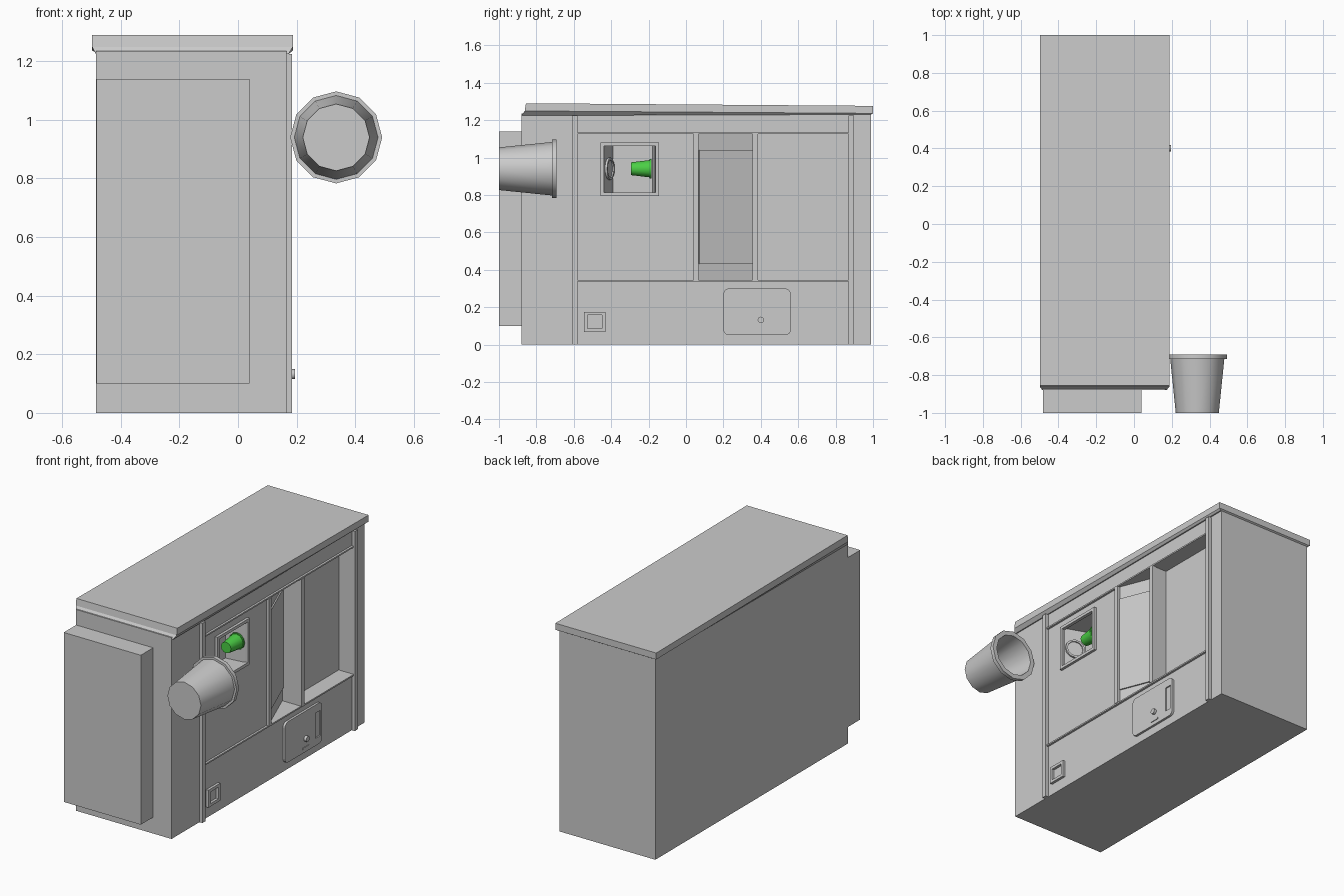
import bpy, bmesh, math
from mathutils import Vector

if "Cube" in bpy.data.objects:
    bpy.data.objects.remove(bpy.data.objects["Cube"])


def mesh_object(name, bm):
    bmesh.ops.recalc_face_normals(bm, faces=bm.faces)
    me = bpy.data.meshes.new(name)
    bm.to_mesh(me)
    bm.free()
    ob = bpy.data.objects.new(name, me)
    bpy.context.collection.objects.link(ob)
    return ob


def loft(name, rings, cap=True):
    """Skin a list of equal-length vertex rings."""
    bm = bmesh.new()
    vs = [[bm.verts.new(p) for p in r] for r in rings]
    for a, b in zip(vs, vs[1:]):
        n = len(a)
        for i in range(n):
            j = (i + 1) % n
            bm.faces.new((a[i], a[j], b[j], b[i]))
    if cap:
        bm.faces.new(vs[0])
        bm.faces.new(vs[-1])
    return mesh_object(name, bm)


def prism(name, xy, z0, z1):
    return loft(name, [[(x, y, z) for x, y in xy] for z in (z0, z1)])


def box(name, x, y, z):
    return prism(name, [(x[0], y[0]), (x[1], y[0]), (x[1], y[1]), (x[0], y[1])], *z)


def lathe(name, profile, centre, axis, sides=12):
    """Revolve (radius, distance) pairs about an axis through centre."""
    axis = Vector(axis).normalized()
    up = Vector((0, 0, 1))
    side = axis.cross(up)
    rings = []
    for r, d in profile:
        rings.append([Vector(centre) + axis * d + r * (
            math.cos(t) * up + math.sin(t) * side)
            for t in (2 * math.pi * i / sides for i in range(sides))])
    ob = loft(name, rings)
    bpy.ops.object.select_all(action='DESELECT')
    ob.select_set(True)
    bpy.context.view_layer.objects.active = ob
    bpy.ops.object.shade_smooth_by_angle(angle=math.radians(35))
    return ob


def cut(target, cutter):
    mod = target.modifiers.new("cut", 'BOOLEAN')
    mod.operation = 'DIFFERENCE'
    mod.solver = 'EXACT'
    mod.object = cutter
    bpy.context.view_layer.objects.active = target
    bpy.ops.object.modifier_apply(modifier=mod.name)
    bpy.data.objects.remove(cutter)


def frame(name, y, z, w, x):
    """Square frame made of four bars on the right face."""
    box(name + "_bottom", x, y, (z[0], z[0] + w))
    box(name + "_top", x, y, (z[1] - w, z[1]))
    box(name + "_front", x, (y[0], y[0] + w), (z[0] + w, z[1] - w))
    box(name + "_back", x, (y[1] - w, y[1]), (z[0] + w, z[1] - w))


F = 0.165  # x of the right (serving) face

# Cabinet with its three recesses
cabinet = box("cabinet", (-0.485, F), (-0.88, 0.99), (0, 1.235))
cut(cabinet, box("display_cutter", (F - 0.09, 0.3), (0.38, 0.87), (0.345, 1.125)))
cut(cabinet, prism("door_cutter", [(F + 0.02, 0.068), (F, 0.068), (0.05, 0.358),
                                   (F + 0.02, 0.358)], 0.345, 1.125))
cut(cabinet, prism("dispenser_cutter", [(0.3, -0.435), (F, -0.435), (0.04, -0.39),
                                        (0.04, -0.18), (F, -0.165), (0.3, -0.165)],
                   0.81, 1.07))

# Front box
box("front_box", (-0.483, 0.04), (-1.0, -0.87), (0.1, 1.14))


# Sloping roof with a chamfered underside
def roof_ring(x0, x1, y0, y1, z_front, z_back):
    return [(x0, y0, z_front), (x1, y0, z_front), (x1, y1, z_back), (x0, y1, z_back)]


loft("roof", [roof_ring(-0.485, 0.172, -0.88, 0.99, 1.224, 1.23),
              roof_ring(-0.498, 0.187, -0.862, 1.0, 1.249, 1.236),
              roof_ring(-0.498, 0.187, -0.856, 1.0, 1.29, 1.276)])

# Upright strips and cross rails on the serving side
for i, y in enumerate((-0.61, 0.868)):
    box(f"upright_{i}", (F - 0.01, 0.185), (y, y + 0.03), (0, 1.225))
for i, y in enumerate((0.04, 0.356)):
    box(f"post_{i}", (F - 0.01, 0.181), (y, y + 0.028), (0.345, 1.125))
for i, z in enumerate((0.337, 1.125)):
    box(f"rail_{i}", (F - 0.01, 0.178), (-0.58, 0.868), (z, z + 0.009))

# Raised panel on the angled wall
prism("angled_panel", [(F, 0.07), (0.052, 0.355), (0.060, 0.357), (F + 0.008, 0.073)],
      0.43, 1.04)

# Dispenser surround, spout ring and green cup
frame("dispenser_frame", (-0.457, -0.145), (0.795, 1.08), 0.018, (F - 0.005, 0.181))
lathe("spout_ring", [(0.06, -0.01), (0.06, 0.01), (0.048, 0.01), (0.048, 0.002)],
      (0.105, -0.411, 0.94), (0.34, 0.94, 0))


def cup(name, c, y0, y1, r0, r1, rim, lip):
    w = rim * 0.1
    return lathe(name, [(r0, y0), (r1, y1 - lip), (rim, y1 - lip), (rim, y1),
                        (rim - 1.8 * w, y1), (r0 - w, y0 + w)], (c[0], 0, c[1]), (0, 1, 0))


small_cup = cup("green_cup", (0.125, 0.94), -0.295, -0.185, 0.034, 0.046, 0.051, 0.01)
green = bpy.data.materials.new("green")
green.diffuse_color = (0.07, 0.62, 0.06, 1)
green.use_nodes = True
green.node_tree.nodes["Principled BSDF"].inputs["Base Color"].default_value = green.diffuse_color
small_cup.data.materials.append(green)

# Large cup at the front corner
cup("large_cup", (0.335, 0.94), -1.0, -0.692, 0.114, 0.143, 0.157, 0.024)

# Coin panel with rounded corners
pts = []
for cy, cz, a0 in ((0.53, 0.27, 0), (0.23, 0.27, 90), (0.23, 0.08, 180), (0.53, 0.08, 270)):
    for k in range(5):
        a = math.radians(a0 + k * 22.5)
        pts.append((cy + 0.03 * math.cos(a), cz + 0.03 * math.sin(a)))
coin_panel = loft("coin_panel", [[(x, y, z) for y, z in pts] for x in (F - 0.005, 0.179)])
cut(coin_panel, box("slot_cutter", (0.171, 0.3), (0.498, 0.545), (0.095, 0.25)))
lathe("coin_knob", [(0.017, 0), (0.017, 0.025)], (0.17, 0.4, 0.132), (1, 0, 0))
box("coin_slot", (0.17, 0.183), (0.37, 0.432), (0.073, 0.083))

# Small square outlet
frame("outlet_frame", (-0.545, -0.43), (0.068, 0.175), 0.018, (F - 0.005, 0.181))
